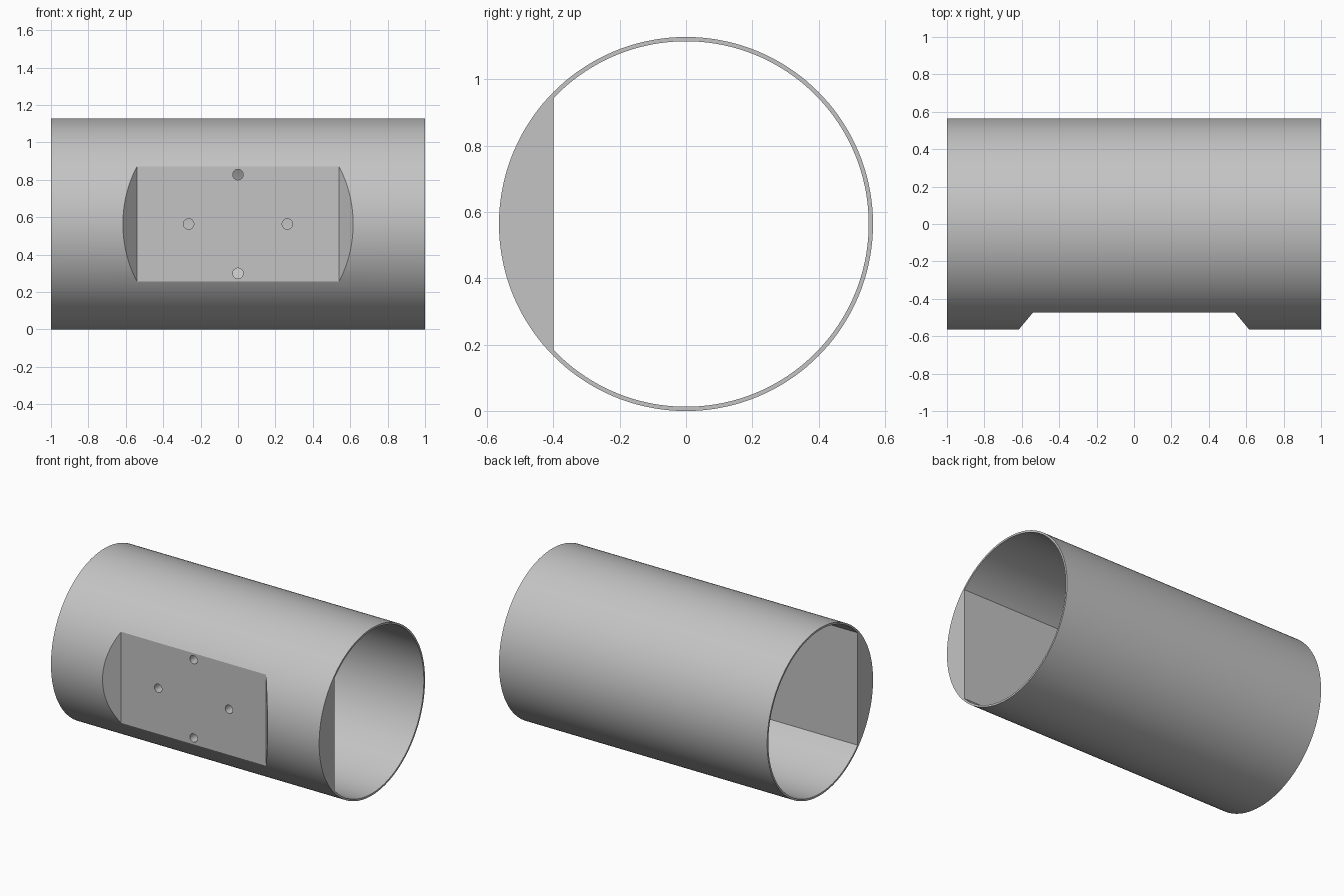
import bpy, bmesh, math
from mathutils import Vector

default = bpy.data.objects.get("Cube")
if default:
    bpy.data.objects.remove(default, do_unlink=True)

R_OUT, R_IN = 0.564, 0.551
FLAT_Y, POCKET_Y = -0.4, -0.473
MID_Z = R_OUT
SEGMENTS = 144

grey = bpy.data.materials.new("light grey")
grey.use_nodes = True
colour = (0.55, 0.55, 0.55, 1)
grey.diffuse_color = colour
grey.node_tree.nodes["Principled BSDF"].inputs["Base Color"].default_value = colour


def prism(name, points, direction):
    """Extrude a closed outline along a vector into a solid object."""
    bm = bmesh.new()
    face = bm.faces.new([bm.verts.new(p) for p in points])
    result = bmesh.ops.extrude_face_region(bm, geom=[face])
    verts = [g for g in result["geom"] if isinstance(g, bmesh.types.BMVert)]
    bmesh.ops.translate(bm, verts=verts, vec=Vector(direction))
    bmesh.ops.recalc_face_normals(bm, faces=bm.faces)
    mesh = bpy.data.meshes.new(name)
    bm.to_mesh(mesh)
    bm.free()
    mesh.materials.append(grey)
    obj = bpy.data.objects.new(name, mesh)
    bpy.context.collection.objects.link(obj)
    return obj


def arc(x, radius, start, count, closed):
    """Points round the tube axis, measured from the front."""
    span = 2 * (math.pi - start)
    steps = count if closed else count - 1
    return [(x, -radius * math.cos(start + span * i / steps),
             MID_Z + radius * math.sin(start + span * i / steps))
            for i in range(count)]


def cut(target, cutter):
    """Subtract the cutter and discard it."""
    mod = target.modifiers.new("cut", "BOOLEAN")
    mod.operation = "DIFFERENCE"
    mod.solver = "EXACT"
    mod.object = cutter
    cutter.hide_render = True
    bpy.context.view_layer.objects.active = target
    bpy.ops.object.modifier_apply(modifier=mod.name)
    bpy.data.objects.remove(cutter, do_unlink=True)


# Outer tube
tube = prism("tube_body", arc(-1, R_OUT, 0, SEGMENTS, True), (2, 0, 0))

# Bore with a flat chord along the front wall
chord = math.acos(-FLAT_Y / R_IN)
cut(tube, prism("bore_cutter", arc(-1.1, R_IN, chord, SEGMENTS, False), (2.2, 0, 0)))

# Front pocket with sloping ends
depth = 0.3
outer_x = 0.54 + depth * 0.83
pocket = [(-0.54, POCKET_Y, -0.1), (0.54, POCKET_Y, -0.1),
          (outer_x, POCKET_Y - depth, -0.1), (-outer_x, POCKET_Y - depth, -0.1)]
cut(tube, prism("pocket_cutter", pocket, (0, 0, 1.4)))

# Four through holes in the pocket floor
for i in range(4):
    turn = i * math.pi / 2
    cx, cz = 0.264 * math.cos(turn), MID_Z + 0.264 * math.sin(turn)
    ring = [(cx + 0.028 * math.cos(a), -0.6, cz + 0.028 * math.sin(a))
            for a in (2 * math.pi * k / 32 for k in range(32))]
    cut(tube, prism("hole_cutter", ring, (0, 0.3, 0)))

# Smooth the round walls, keep the machined edges sharp
bpy.ops.object.select_all(action="DESELECT")
tube.select_set(True)
bpy.context.view_layer.objects.active = tube
bpy.ops.object.shade_smooth_by_angle(angle=math.radians(20))
